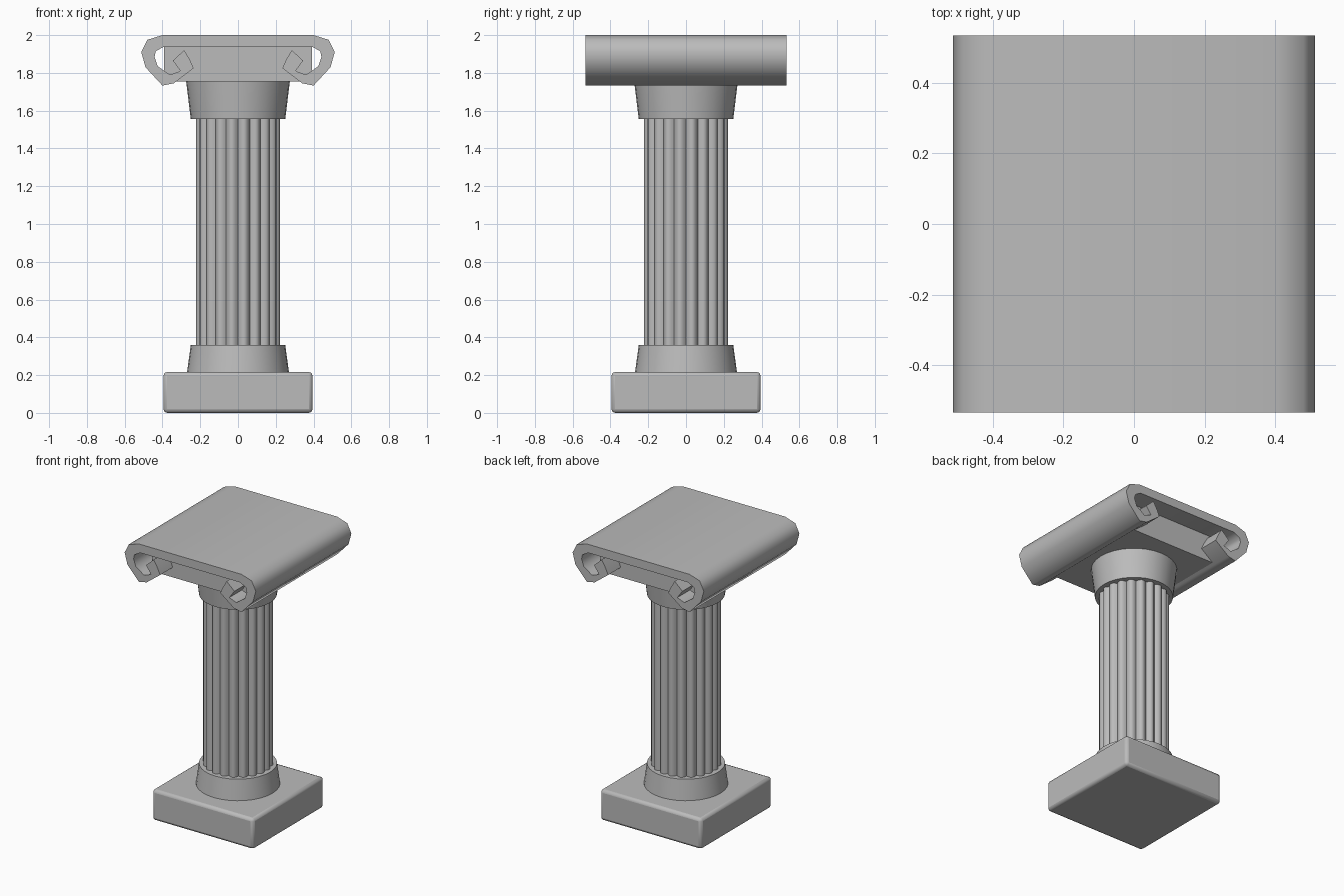
import bpy, bmesh, math

cube = bpy.data.objects.get("Cube")
if cube:
    bpy.data.objects.remove(cube, do_unlink=True)

stone = bpy.data.materials.new("grey stone")
stone.use_nodes = True
GREY = (0.5, 0.5, 0.5, 1)
stone.diffuse_color = GREY
stone.node_tree.nodes["Principled BSDF"].inputs["Base Color"].default_value = GREY


def finish(obj, name, angle):
    obj.name = name
    obj.data.materials.clear()
    obj.data.materials.append(stone)
    bpy.ops.object.select_all(action="DESELECT")
    obj.select_set(True)
    bpy.context.view_layer.objects.active = obj
    bpy.ops.object.shade_smooth_by_angle(angle=math.radians(angle))


def block(name, half, z0, z1, bevel=0):
    bpy.ops.mesh.primitive_cube_add(size=1, location=(0, 0, (z0 + z1) / 2))
    obj = bpy.context.object
    obj.scale = (2 * half, 2 * half, z1 - z0)
    bpy.ops.object.transform_apply(location=False, rotation=False, scale=True)
    if bevel:
        mod = obj.modifiers.new("Bevel", "BEVEL")
        mod.width, mod.segments = bevel, 2
    finish(obj, name, 50)


def collar(name, r0, r1, z0, z1):
    bpy.ops.mesh.primitive_cone_add(vertices=32, radius1=r0, radius2=r1,
                                    depth=z1 - z0, location=(0, 0, (z0 + z1) / 2))
    finish(bpy.context.object, name, 30)


def prism(name, points, vector, angle):
    """Extrude a closed outline of 3D points along a vector."""
    bm = bmesh.new()
    face = bm.faces.new([bm.verts.new(p) for p in points])
    ext = bmesh.ops.extrude_face_region(bm, geom=[face], use_keep_orig=True)
    moved = [g for g in ext["geom"] if isinstance(g, bmesh.types.BMVert)]
    bmesh.ops.translate(bm, verts=moved, vec=vector)
    bmesh.ops.recalc_face_normals(bm, faces=bm.faces)
    caps = [f for f in bm.faces if len(f.verts) > 4]
    bmesh.ops.triangulate(bm, faces=caps)
    mesh = bpy.data.meshes.new(name)
    bm.to_mesh(mesh)
    bm.free()
    obj = bpy.data.objects.new(name, mesh)
    bpy.context.collection.objects.link(obj)
    finish(obj, name, angle)


# Square base and the two flared collars
block("base_plinth", 0.395, 0, 0.217, 0.02)
collar("lower_collar", 0.27, 0.25, 0.215, 0.36)
collar("upper_collar", 0.25, 0.275, 1.555, 1.757)

# Shaft of rounded ribs meeting in sharp grooves
RIBS, STEPS = 20, 6
outline = []
for i in range(RIBS * STEPS):
    a = 2 * math.pi * i / (RIBS * STEPS)
    r = 0.202 + 0.023 * math.sin(math.pi * (i % STEPS) / STEPS)
    outline.append((r * math.cos(a), r * math.sin(a), 0.3))
prism("ribbed_shaft", outline, (0, 0, 1.3), 40)

# Square block under the scroll
block("capital_block", 0.392, 1.755, 1.945)

# Scrolled slab: outer curl, hooked tip, then back along the inside
curl = [(0.40, 2.0), (0.48, 1.975), (0.512, 1.91), (0.49, 1.83),
        (0.40, 1.733), (0.34, 1.745), (0.235, 1.825), (0.255, 1.87),
        (0.285, 1.92), (0.345, 1.865), (0.305, 1.81), (0.36, 1.79),
        (0.425, 1.835), (0.442, 1.885), (0.435, 1.915), (0.39, 1.94)]
profile = curl + [(-x, z) for x, z in reversed(curl)]
prism("scroll_slab", [(x, -0.533, z) for x, z in profile], (0, 1.066, 0), 65)
